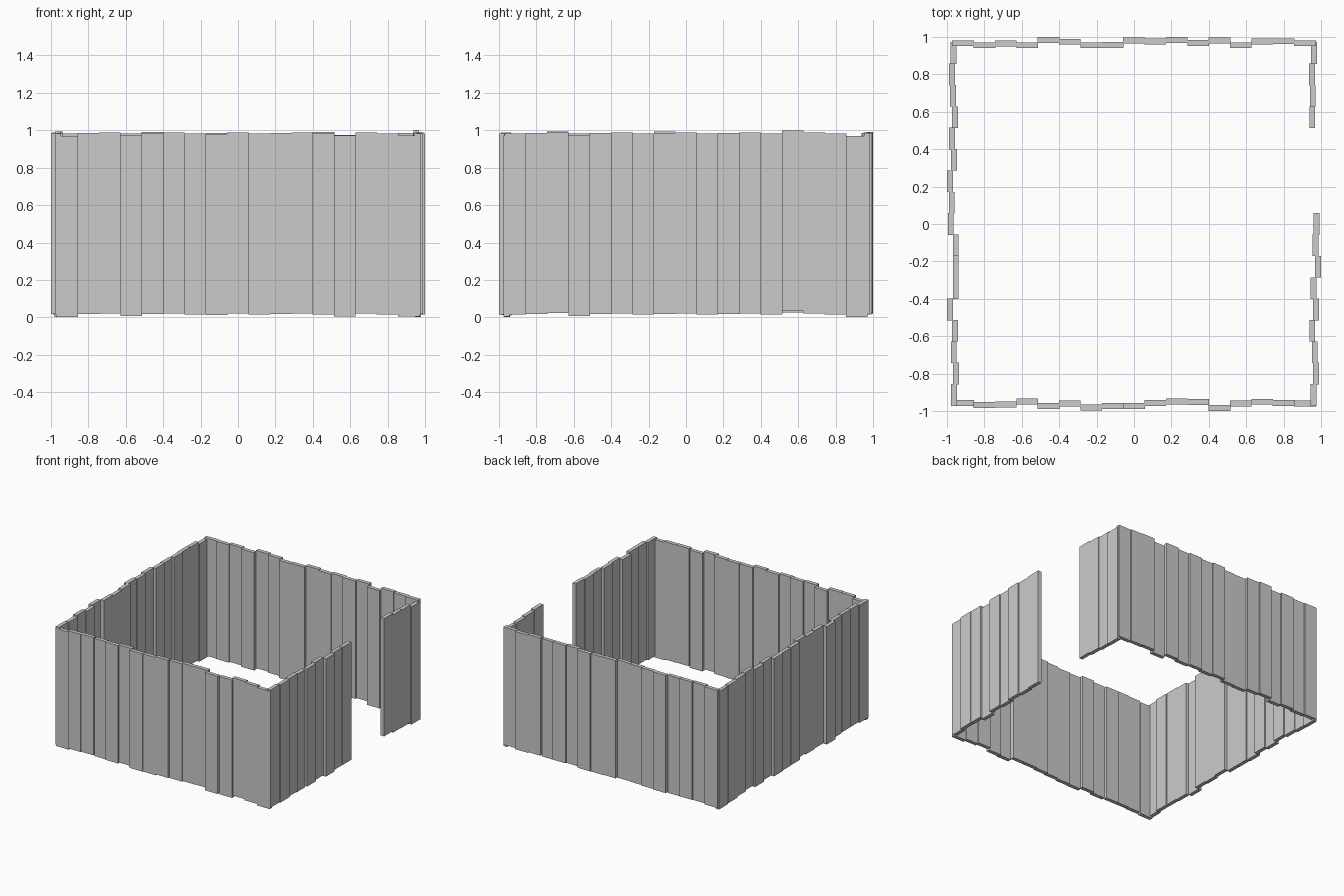
import bpy

COUNT = 17            # plank slots per wall
PITCH = 0.1142        # spacing of the planks
WIDTH, THICK, HEIGHT = 0.116, 0.031, 0.967


def plank(name, x, y, z, along_x):
    sx, sy = (WIDTH, THICK) if along_x else (THICK, WIDTH)
    bpy.ops.mesh.primitive_cube_add(size=1, location=(x, y, z))
    ob = bpy.context.object
    ob.name = name
    ob.scale = (sx, sy, HEIGHT)


def wall(name, offsets, shifts, along_x):
    """offsets: thousandths from the centre (None = doorway); shifts: vertical slips."""
    for i, off in enumerate(offsets):
        if off is None:
            continue
        t = (i - (COUNT - 1) / 2) * PITCH
        d = off / 1000
        z = 0.502 + shifts.get(i, 0.003 * (i % 3 - 1))
        x, y = (t, d) if along_x else (d, t)
        plank(f"{name}_plank_{i + 1}", x, y, z, along_x)


# Front and back walls, listed left to right
wall("front_wall", [-957, -967, -965, -948, -973, -960, -981, -972, -973,
                    -956, -949, -951, -983, -960, -950, -957, -960],
     {0: -0.0155, 3: -0.01, 7: -0.006, 13: -0.013, 16: -0.013}, True)
wall("back_wall", [966, 955, 965, 955, 984, 974, 955, 956, 981,
                   975, 984, 967, 981, 955, 975, 977, 966],
     {4: 0.005, 12: 0.005, 13: -0.01}, True)

# Left and right walls, listed front to back; the right one has the doorway
wall("left_wall", [-962, -952, -963, -957, -984, -953, -953, -953, -979,
                   -974, -984, -962, -973, -957, -968, -973, -965],
     {2: 0.008, 7: 0.007, 13: 0.006, 16: -0.0155}, False)
wall("right_wall", [960, 972, 966, 953, 973, 960, 983, 970, 975,
                    None, None, None, None, 953, 955, 951, 962],
     {2: 0.004, 3: -0.011, 13: 0.0145, 16: -0.017}, False)
